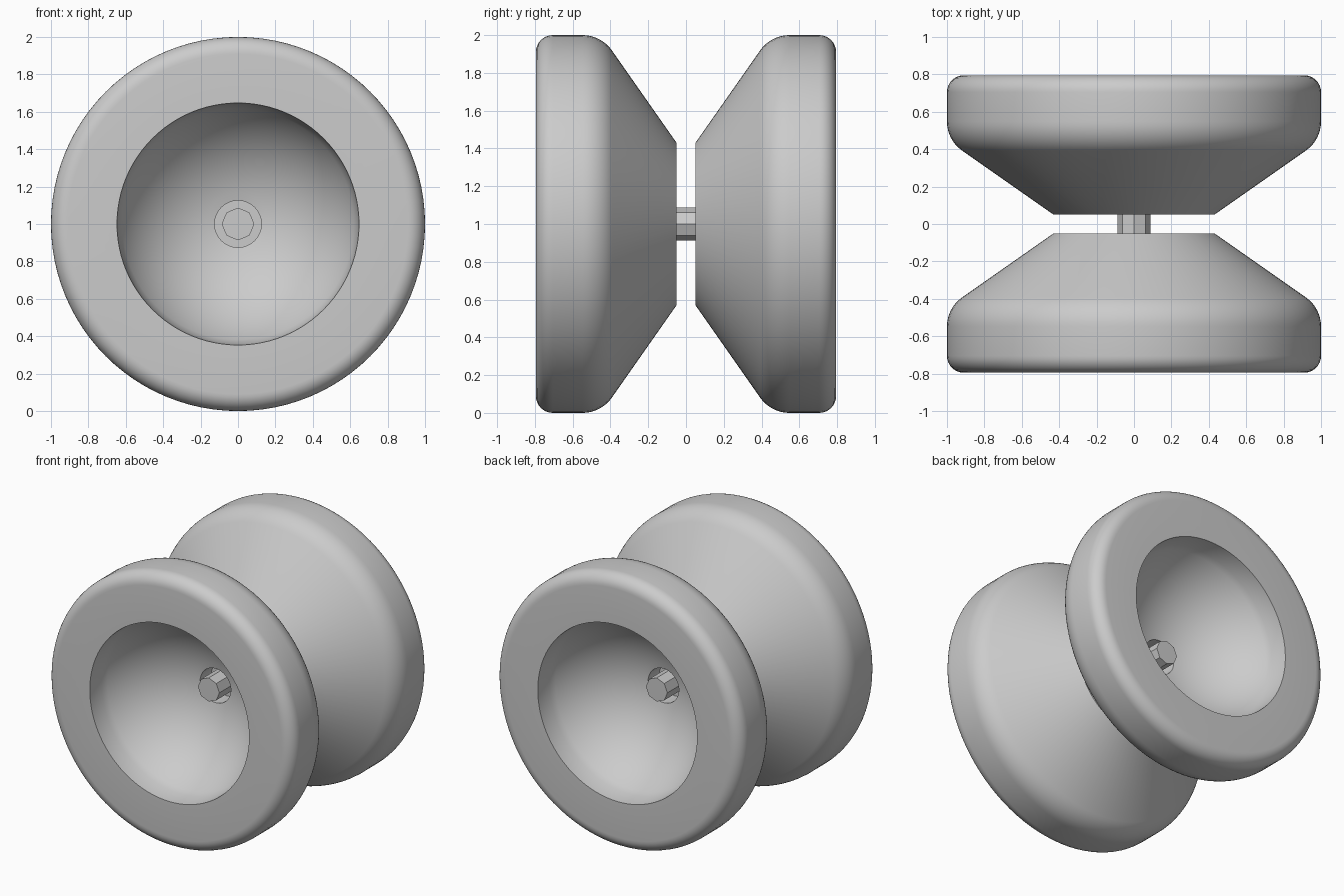
import bpy, bmesh, math
from mathutils import Vector

cube = bpy.data.objects.get("Cube")
if cube:
    bpy.data.objects.remove(cube, do_unlink=True)

CENTRE = Vector((0, 0, 1))
AXIS = Vector((0, 1, 0))


def fillet(prev, corner, nxt, radius, steps=8):
    """Round a profile corner with a tangent arc."""
    prev, corner, nxt = Vector(prev), Vector(corner), Vector(nxt)
    a, b = (prev - corner).normalized(), (nxt - corner).normalized()
    half = a.angle(b) / 2
    mid = corner + (a + b).normalized() * radius / math.sin(half)
    reach = radius / math.tan(half)
    start, end = corner + a * reach - mid, corner + b * reach - mid
    return [mid + start.slerp(end, i / steps) * radius for i in range(steps + 1)]


def bowl(rim_radius, rim_depth, bottom_depth, hole_radius, steps=16):
    """Circular arc from the rim of the cup to the hole at its bottom."""
    sag = rim_depth - bottom_depth
    r = (rim_radius ** 2 + sag ** 2) / (2 * sag)
    outer, inner = math.asin(rim_radius / r), math.asin(hole_radius / r)
    angles = [outer + (inner - outer) * i / steps for i in range(steps + 1)]
    return [(r * math.sin(t), bottom_depth + r * (1 - math.cos(t))) for t in angles]


def lathe_half(name, side, profile, segments=96):
    """Spin a closed (radius, depth) profile about the axle."""
    bm = bmesh.new()
    verts = [bm.verts.new((r, side * d, 1)) for r, d in profile]
    edges = [bm.edges.new((verts[i - 1], verts[i])) for i in range(len(verts))]
    bmesh.ops.spin(bm, geom=verts + edges, cent=CENTRE, axis=AXIS,
                   angle=math.tau, steps=segments, use_merge=True)
    bmesh.ops.remove_doubles(bm, verts=bm.verts, dist=1e-5)
    bmesh.ops.recalc_face_normals(bm, faces=bm.faces)
    mesh = bpy.data.meshes.new(name)
    bm.to_mesh(mesh)
    bm.free()
    obj = bpy.data.objects.new(name, mesh)
    bpy.context.collection.objects.link(obj)
    bpy.ops.object.select_all(action='DESELECT')
    obj.select_set(True)
    bpy.context.view_layer.objects.active = obj
    bpy.ops.object.shade_smooth_by_angle(angle=math.radians(30))


# Half section: hub face, flared flank, rounded rim, cup and axle bore
hub = (0.43, 0.05)
flank_corner = (1.0, 0.449)
rim_corner = (1.0, 0.795)
cup_edge = (0.647, 0.795)
profile = [(0.08, 0.05), hub]
profile += fillet(hub, flank_corner, rim_corner, 0.19)
profile += fillet(flank_corner, rim_corner, cup_edge, 0.09)
profile += [cup_edge]
profile += bowl(0.637, 0.67, 0.25, 0.125)
profile += [(0.125, 0.13), (0.08, 0.13)]

for name, side in (("front_half", -1), ("back_half", 1)):
    lathe_half(name, side, profile)

# Eight-sided axle joining the halves
bpy.ops.mesh.primitive_cylinder_add(vertices=8, radius=0.087, depth=0.68,
                                    location=CENTRE, rotation=(math.pi / 2, 0, 0))
bpy.context.object.name = "axle"
